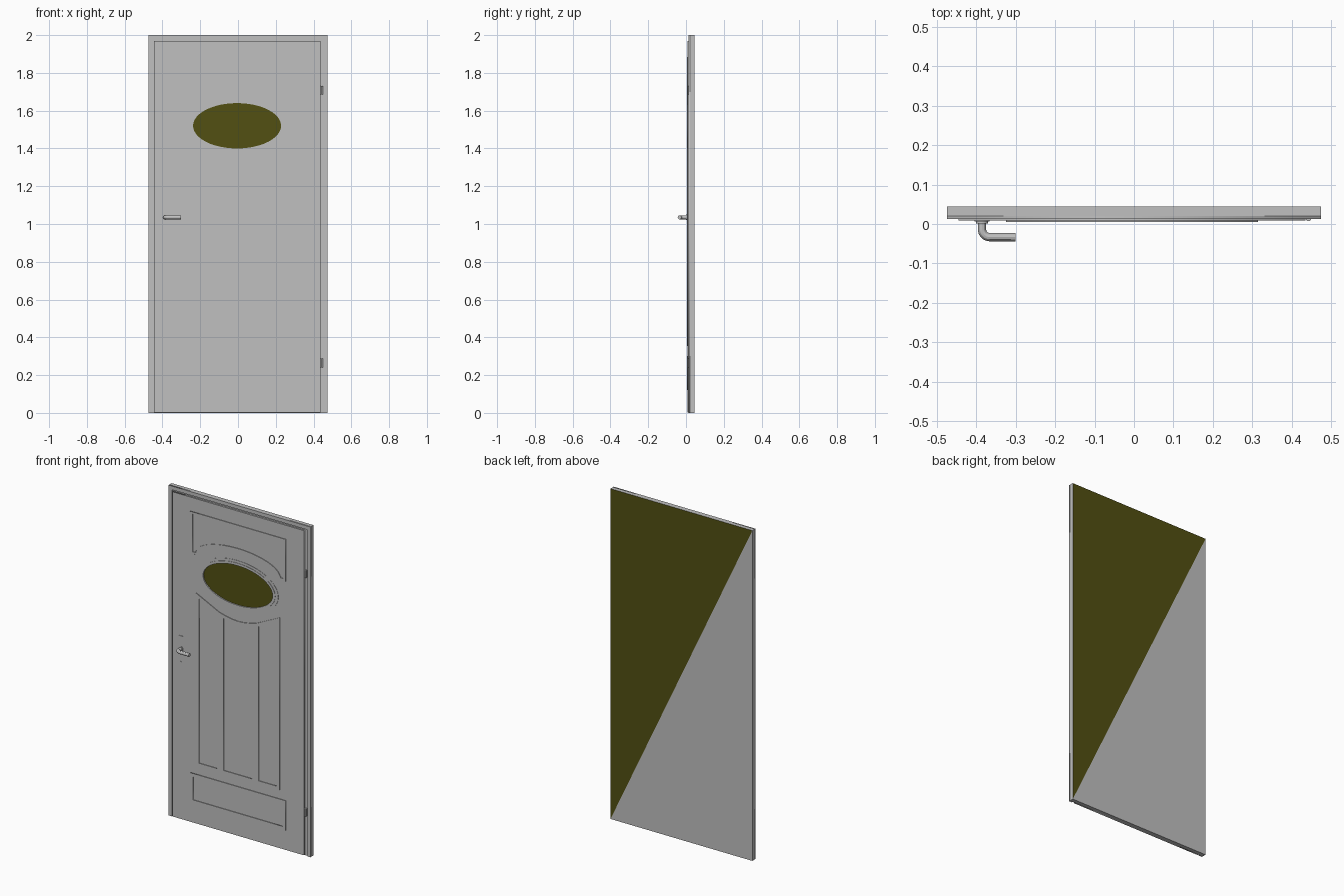
import bpy, bmesh
from math import cos, sin, pi

cube = bpy.data.objects.get("Cube")
if cube:
    bpy.data.objects.remove(cube, do_unlink=True)


def material(name, color):
    m = bpy.data.materials.new(name)
    m.use_nodes = True
    m.diffuse_color = (*color, 1)
    m.node_tree.nodes["Principled BSDF"].inputs["Base Color"].default_value = (*color, 1)
    return m


GREY = material("door grey", (0.53, 0.53, 0.53))
OLIVE = material("dark olive", (0.085, 0.08, 0.006))
MID = -0.005          # centre line of the leaf decoration
LEAF = 0.009          # y of the leaf front


def finish(name, curve, mat):
    ob = bpy.data.objects.new(name, curve)
    bpy.context.collection.objects.link(ob)
    curve.materials.append(mat)
    bpy.ops.object.select_all(action='DESELECT')
    ob.select_set(True)
    bpy.context.view_layer.objects.active = ob
    return ob


def plate(name, outlines, front, back, mat=GREY):
    """Upright plate from x,z outlines; inner outlines become holes."""
    cu = bpy.data.curves.new(name, 'CURVE')
    cu.dimensions = '2D'
    cu.fill_mode = 'BOTH'
    cu.extrude = (back - front) / 2
    for pts in outlines:
        sp = cu.splines.new('POLY')
        sp.points.add(len(pts) - 1)
        for p, (x, z) in zip(sp.points, pts):
            p.co = (x, z, 0, 1)
        sp.use_cyclic_u = True
    ob = finish(name, cu, mat)
    ob.rotation_euler.x = pi / 2
    ob.location.y = (front + back) / 2
    bpy.ops.object.convert(target='MESH')
    return ob


def rect(x0, x1, z0, z1):
    return [(x0, z0), (x1, z0), (x1, z1), (x0, z1)]


def ellipse(a, b, n=48):
    return [(MID + a * cos(2 * pi * i / n), 1.52 + b * sin(2 * pi * i / n)) for i in range(n)]


def mirrored(half):
    """Outline from its left half, listed from centre line to centre line."""
    left = [(MID - x, z) for x, z in half]
    return left + [(MID + x, z) for x, z in reversed(half) if x > 0]


def arc(a, b, z, t0, t1, n=10):
    """Half arc as distance from the centre line and height."""
    return [(a * sin(t0 + (t1 - t0) * i / n), z + b * cos(t0 + (t1 - t0) * i / n))
            for i in range(n + 1)]


# Backing slab, its rear face split along the diagonal in two colours
bm = bmesh.new()
bmesh.ops.create_cube(bm, size=1)
for v in bm.verts:
    v.co = (v.co.x * 0.95, 0.032 + v.co.y * 0.024, 1 + v.co.z * 2)
rear = max(bm.faces, key=lambda f: f.calc_center_median().y)
ends = [v for v in rear.verts if (v.co.x > 0) != (v.co.z > 1)]
bmesh.utils.face_split(rear, ends[0], ends[1])
for f in bm.faces:
    c = f.calc_center_median()
    if f.normal.y > 0.9 and c.z > 1:
        f.material_index = 1
me = bpy.data.meshes.new("backing_slab")
bm.to_mesh(me)
bm.free()
me.materials.append(GREY)
me.materials.append(OLIVE)
bpy.context.collection.objects.link(bpy.data.objects.new("backing_slab", me))

# Door frame, open at the threshold
plate("door_frame", [[(-0.475, 0), (-0.452, 0), (-0.452, 1.978), (0.455, 1.978),
                      (0.455, 0), (0.475, 0), (0.475, 2), (-0.475, 2)]], 0.013, 0.02)

# Leaf with oval opening, glass and moulded rings
plate("door_leaf", [rect(-0.446, 0.436, 0.003, 1.969), ellipse(0.233, 0.12)], LEAF, 0.02)
plate("oval_glass", [ellipse(0.235, 0.122)], 0.012, 0.02, OLIVE)
plate("oval_outer_ring", [ellipse(0.27, 0.15), ellipse(0.233, 0.12)], 0.007, LEAF)
plate("oval_inner_ring", [ellipse(0.25, 0.135), ellipse(0.233, 0.12)], 0.005, 0.007)

# Upper panel moulding with arched lower edge
outer = [(0.32, 1.885), (0.32, 1.63)] + arc(0.29, 0.105, 1.63, pi / 2, 0)
inner = [(0.304, 1.872), (0.304, 1.644)] + arc(0.283, 0.1, 1.644, pi / 2, 0)
plate("upper_panel_moulding", [mirrored(outer), mirrored(inner)], 0.005, LEAF)

# Middle panel frame with three recessed panels under a sagging top
sag = [(0, 1.303), (0.04, 1.306), (0.08, 1.313), (0.125, 1.325), (0.28, 1.4)]
frame = mirrored(sag + [(0.28, 0.355)])
centre = mirrored([(0, 1.285), (0.05, 1.288), (0.095, 1.297), (0.095, 0.375)])
side = [(0.138, 0.375), (0.26, 0.375), (0.26, 1.37), (0.138, 1.308)]
left, right = ([(MID + s * x, z) for x, z in side] for s in (-1, 1))
plate("middle_panel_frame", [frame, centre, left, right], 0.005, LEAF)

# Lower panel moulding
plate("lower_panel_moulding", [rect(-0.325, 0.315, 0.122, 0.302),
                               rect(-0.305, 0.295, 0.142, 0.282)], 0.005, LEAF)

# Hinges in the gap on the hinge side
for name, z in (("upper_hinge", 1.708), ("lower_hinge", 0.264)):
    bpy.ops.mesh.primitive_cylinder_add(vertices=12, radius=0.007, depth=0.046,
                                        location=(0.443, 0.014, z))
    hinge = bpy.context.object
    hinge.name = name
    hinge.data.materials.append(GREY)
    bpy.ops.object.shade_smooth_by_angle()

# Lock plate with keyhole, and handle collar
keyhole = [(-0.386 + 0.005 * cos(i * pi / 6), 0.965 + 0.009 * sin(i * pi / 6)) for i in range(12)]
plate("lock_plate", [rect(-0.405, -0.367, 0.915, 1.113), keyhole], 0.006, LEAF)
bpy.ops.mesh.primitive_cylinder_add(vertices=24, radius=0.015, depth=0.006,
                                    location=(-0.386, 0.004, 1.035), rotation=(pi / 2, 0, 0))
collar = bpy.context.object
collar.name = "handle_collar"
collar.data.materials.append(GREY)
bpy.ops.object.shade_smooth_by_angle()

# Bent lever handle
cu = bpy.data.curves.new("lever_handle", 'CURVE')
cu.dimensions = '3D'
cu.bevel_depth = 0.0105
cu.bevel_resolution = 4
cu.use_fill_caps = True
bend = [(-0.366 - 0.02 * cos(i * pi / 16), -0.0135 - 0.02 * sin(i * pi / 16)) for i in range(9)]
path = [(-0.386, 0.006)] + bend + [(-0.301, -0.0335)]
sp = cu.splines.new('POLY')
sp.points.add(len(path) - 1)
for p, (x, y) in zip(sp.points, path):
    p.co = (x, y, 1.035, 1)
finish("lever_handle", cu, GREY)
bpy.ops.object.convert(target='MESH')
bpy.ops.object.shade_smooth_by_angle()
